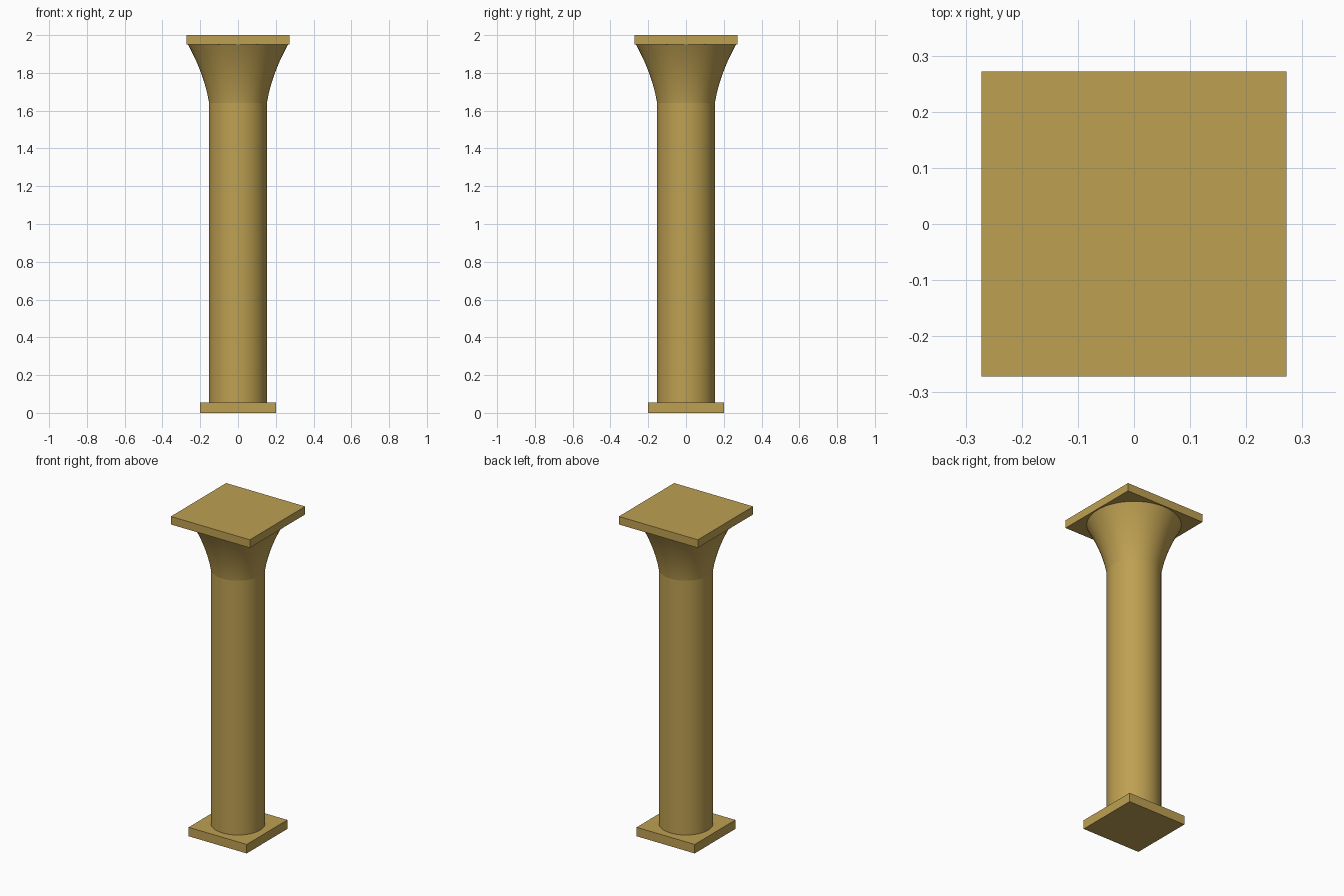
import bpy, bmesh, math

if "Cube" in bpy.data.objects:
    bpy.data.objects.remove(bpy.data.objects["Cube"])

SIDES = 64

stone = bpy.data.materials.new("sandstone")
stone.diffuse_color = (0.515, 0.352, 0.084, 1.0)
stone.use_nodes = True
stone.node_tree.nodes["Principled BSDF"].inputs["Base Color"].default_value = stone.diffuse_color


def add_object(name, bm):
    bmesh.ops.recalc_face_normals(bm, faces=bm.faces)
    mesh = bpy.data.meshes.new(name)
    bm.to_mesh(mesh)
    bm.free()
    mesh.materials.append(stone)
    obj = bpy.data.objects.new(name, mesh)
    bpy.context.collection.objects.link(obj)
    return obj


def slab(name, half, z0, z1):
    bm = bmesh.new()
    bmesh.ops.create_cube(bm, size=1.0)
    for v in bm.verts:
        v.co.x *= 2 * half
        v.co.y *= 2 * half
        v.co.z = z1 if v.co.z > 0 else z0
    return add_object(name, bm)


def lathe(name, profile):
    """Turn a list of (radius, z) points around z, closing both ends."""
    bm = bmesh.new()
    rings = []
    for r, z in profile:
        rings.append([bm.verts.new((r * math.cos(2 * math.pi * i / SIDES),
                                    r * math.sin(2 * math.pi * i / SIDES), z))
                      for i in range(SIDES)])
    for a, b in zip(rings, rings[1:]):
        for i in range(SIDES):
            j = (i + 1) % SIDES
            bm.faces.new((a[i], a[j], b[j], b[i])).smooth = True
    bm.faces.new(rings[0])
    bm.faces.new(rings[-1])
    obj = add_object(name, bm)
    bpy.ops.object.select_all(action='DESELECT')
    obj.select_set(True)
    bpy.context.view_layer.objects.active = obj
    bpy.ops.object.shade_smooth_by_angle(angle=math.radians(30))
    return obj


# Square plates at the foot and the top
slab("base_plate", 0.20, 0.0, 0.056)
slab("top_plate", 0.272, 1.95, 2.0)

# Straight round shaft
lathe("shaft", [(0.153, 0.056), (0.153, 1.64)])

# Flared capital, a concave curve widening upward
p0, p1, p2 = (0.153, 1.64), (0.177, 1.79), (0.265, 1.95)
STEPS = 12
curve = []
for k in range(STEPS + 1):
    t = k / STEPS
    curve.append(tuple((1 - t) ** 2 * a + 2 * t * (1 - t) * b + t * t * c
                       for a, b, c in zip(p0, p1, p2)))
lathe("flared_capital", curve)
